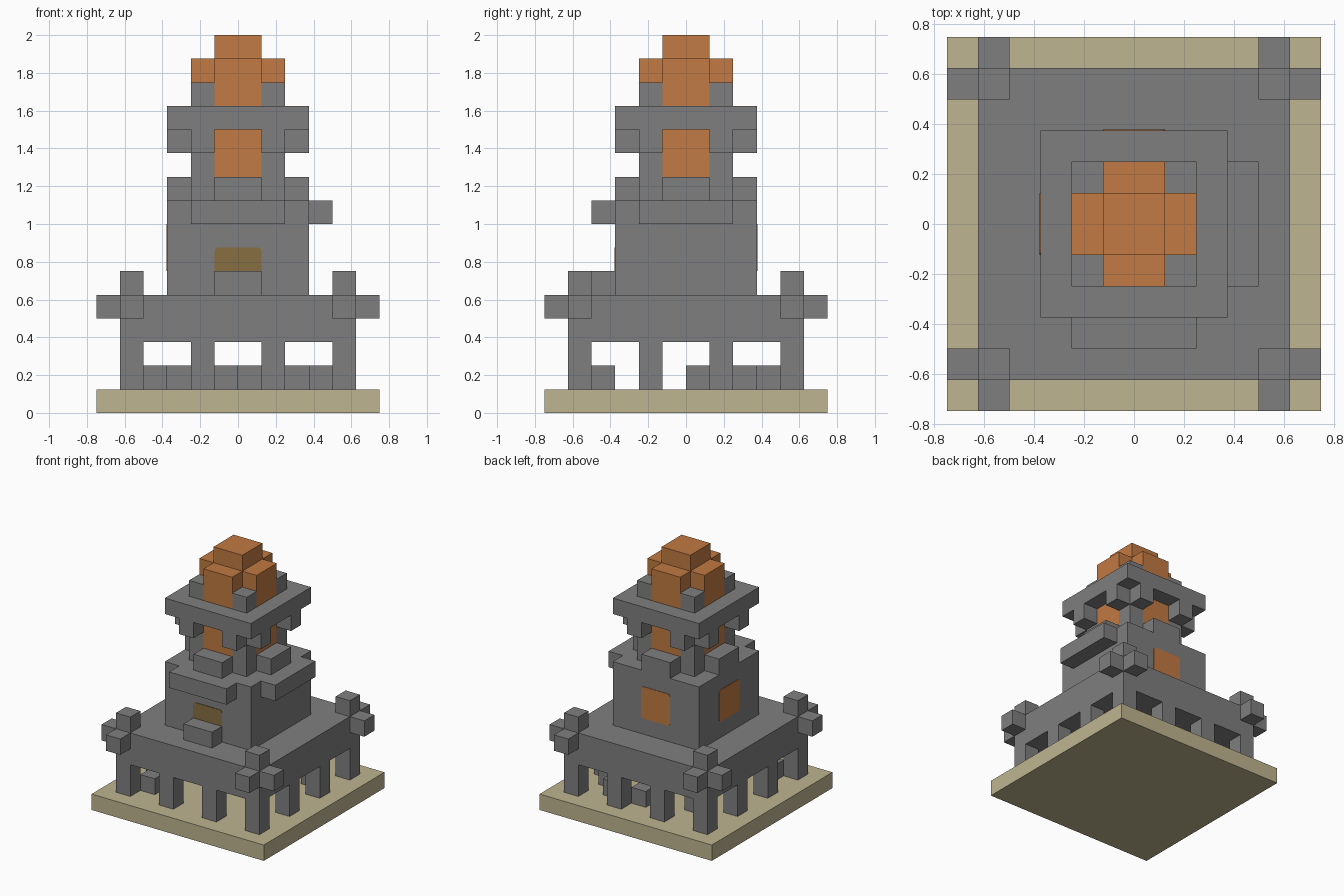
import bpy
import bmesh
from mathutils import Matrix

U = 0.125  # one block

cube = bpy.data.objects.get("Cube")
if cube:
    bpy.data.objects.remove(cube)


def material(name, rgb):
    m = bpy.data.materials.new(name)
    m.use_nodes = True
    m.diffuse_color = (*rgb, 1)
    m.node_tree.nodes["Principled BSDF"].inputs["Base Color"].default_value = (*rgb, 1)
    return m


STONE = material("grey stone", (0.212, 0.212, 0.212))
CLAY = material("orange clay", (0.539, 0.195, 0.054))
SAND = material("pale sand", (0.521, 0.462, 0.279))
OLIVE = material("olive door", (0.246, 0.156, 0.054))


def finish(name, bm, mat):
    mesh = bpy.data.meshes.new(name)
    bm.to_mesh(mesh)
    bm.free()
    mesh.materials.append(mat)
    ob = bpy.data.objects.new(name, mesh)
    bpy.context.collection.objects.link(ob)
    return ob


def blocks(name, mat, *boxes):
    """Boxes given in block units as (x0, x1, y0, y1, z0, z1)."""
    bm = bmesh.new()
    for x0, x1, y0, y1, z0, z1 in boxes:
        place = Matrix.Translation(((x0 + x1) * U / 2, (y0 + y1) * U / 2, (z0 + z1) * U / 2))
        size = Matrix.Diagonal(((x1 - x0) * U, (y1 - y0) * U, (z1 - z0) * U, 1))
        bmesh.ops.create_cube(bm, size=1, matrix=place @ size)
    return finish(name, bm, mat)


def square(r, z0, z1):
    return (-r, r, -r, r, z0, z1)


def cell(x, y, z0, z1):
    return (x, x + 1, y, y + 1, z0, z1)


def turned(box, turns):
    """Turn a box about the vertical axis in quarter steps."""
    x0, x1, y0, y1, z0, z1 = box
    for _ in range(turns):
        x0, x1, y0, y1 = -y1, -y0, x0, x1
    return (x0, x1, y0, y1, z0, z1)


def all_round(*boxes):
    return [turned(b, t) for b in boxes for t in range(4)]


def panel(name, mat, turns, z0, z1):
    """Thin wall panel with slightly rounded corners, front side turned round."""
    bm = bmesh.new()
    corners = [(-1, z0), (1, z0), (1, z1), (-1, z1)]
    face = bm.faces.new([bm.verts.new((x * U, -3 * U - 0.004, z * U)) for x, z in corners])
    bmesh.ops.bevel(bm, geom=bm.verts[:], offset=0.02, segments=3,
                    affect='VERTICES', profile=0.5)
    out = bmesh.ops.extrude_face_region(bm, geom=bm.faces[:])
    moved = [v for v in out["geom"] if isinstance(v, bmesh.types.BMVert)]
    bmesh.ops.translate(bm, verts=moved, vec=(0, 0.006, 0))
    bmesh.ops.recalc_face_normals(bm, faces=bm.faces[:])
    bmesh.ops.rotate(bm, verts=bm.verts[:], cent=(0, 0, 0),
                     matrix=Matrix.Rotation(turns * 1.5707963, 3, 'Z'))
    return finish(name, bm, mat)


# Ground plate and open arcade
blocks("base_plate", SAND, square(6, 0, 1))
blocks("arcade_pillars", STONE,
       *all_round(*[cell(x, -5, 1, 3) for x in (-5, -2, 1)]))
blocks("arcade_low_blocks", STONE,
       *[cell(x, y, 1, 2) for x, y in
         ((-4, -4), (-3, 2), (-1, 0), (0, 3), (2, 3), (3, 2))])

# Deck with corner finials
blocks("deck", STONE, square(5, 3, 5))
blocks("corner_finials", STONE,
       *all_round(cell(4, -5, 5, 6), cell(5, -5, 4, 5), cell(4, -6, 4, 5)))

# Main storey, its ledges, balcony and parapet
blocks("main_storey", STONE, square(3, 5, 9))
ledge = (-2, 2, -4, -3, 8, 9)
blocks("ledges", STONE, ledge, turned(ledge, 1))
blocks("balcony", STONE, (-1, 1, -4, -3, 5, 6))
blocks("parapet_blocks", STONE, *all_round((-1, 1, -3, -2, 9, 10)))
panel("front_door", OLIVE, 0, 5, 7)
panel("back_window", CLAY, 2, 6, 8)
panel("right_window", CLAY, 3, 6, 8)

# Lantern storey: clay cross between stone corner posts
blocks("lantern_core", CLAY, (-1, 1, -2, 2, 9, 12), (-2, 2, -1, 1, 9, 12))
blocks("lantern_posts", STONE, *all_round(cell(1, -2, 9, 12)))
blocks("roof_brackets", STONE,
       *all_round(cell(-2, -3, 11, 12), cell(1, -3, 11, 12)))

# Roof slab and stepped dome
blocks("roof_slab", STONE, square(3, 12, 13))
blocks("roof_corner_blocks", STONE, *all_round(cell(1, -2, 13, 14)))
blocks("dome", CLAY, (-1, 1, -2, 2, 13, 15), (-2, 2, -1, 1, 13, 15),
       square(1, 15, 16))
